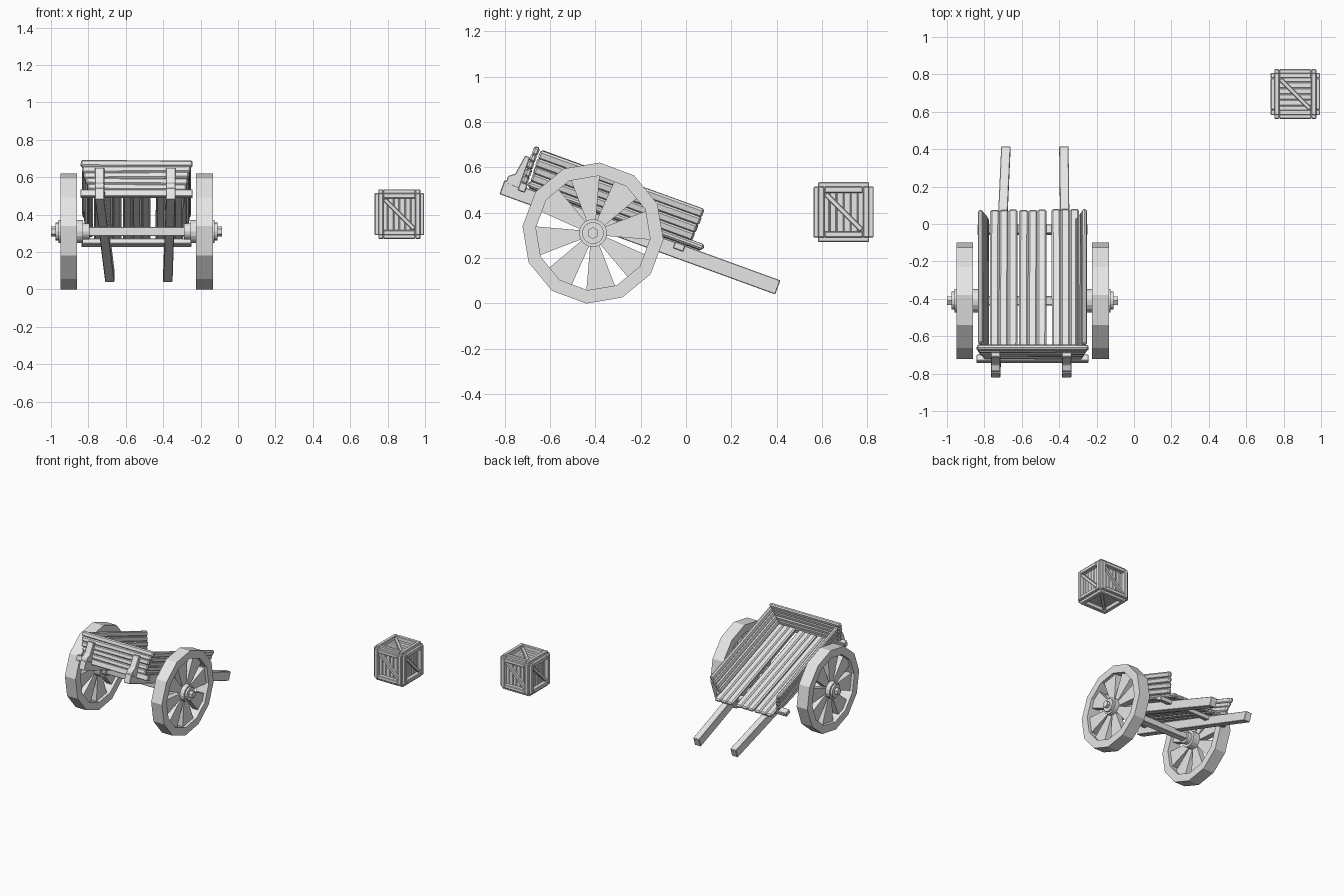
import bpy, bmesh, math, random
from mathutils import Matrix, Vector

random.seed(4)
old = bpy.data.objects.get("Cube")
if old:
    bpy.data.objects.remove(old, do_unlink=True)

wood = bpy.data.materials.new("plain_grey")
wood.use_nodes = True
grey = (0.8, 0.8, 0.8, 1)
wood.diffuse_color = grey
wood.node_tree.nodes["Principled BSDF"].inputs["Base Color"].default_value = grey

T = Matrix.Translation


def R(deg, axis):
    return Matrix.Rotation(math.radians(deg), 4, axis)


def finish(name, bm, mat, bevel=0):
    bmesh.ops.recalc_face_normals(bm, faces=bm.faces)
    me = bpy.data.meshes.new(name)
    bm.to_mesh(me)
    bm.free()
    me.materials.append(wood)
    ob = bpy.data.objects.new(name, me)
    bpy.context.collection.objects.link(ob)
    ob.matrix_world = mat
    if bevel:
        mod = ob.modifiers.new("worn_edges", "BEVEL")
        mod.width = bevel
        mod.segments = 1
    return ob


def box(name, size, mat, bevel=0.004):
    bm = bmesh.new()
    bmesh.ops.create_cube(bm, size=1)
    bmesh.ops.scale(bm, vec=size, verts=bm.verts)
    return finish(name, bm, mat, bevel)


def prism(name, outline, width, mat, bevel=0):
    """Outline in the local y-z plane, extruded along x."""
    bm = bmesh.new()
    face = bm.faces.new([bm.verts.new((-width / 2, y, z)) for y, z in outline])
    ext = bmesh.ops.extrude_face_region(bm, geom=[face])
    verts = [v for v in ext["geom"] if isinstance(v, bmesh.types.BMVert)]
    bmesh.ops.translate(bm, vec=(width, 0, 0), verts=verts)
    return finish(name, bm, mat, bevel)


def turned(name, profile, sides, mat, closed=False):
    """Profile of (x, radius) turned around the x axis."""
    bm = bmesh.new()
    rings = []
    for x, r in profile:
        rings.append([bm.verts.new((x, r * math.sin(a), r * math.cos(a)))
                      for a in (math.tau * i / sides for i in range(sides))])
    pairs = list(zip(rings, rings[1:]))
    if closed:
        pairs.append((rings[-1], rings[0]))
    else:
        bm.faces.new(rings[0])
        bm.faces.new(rings[-1])
    for a, b in pairs:
        for i in range(sides):
            j = (i + 1) % sides
            bm.faces.new((a[i], a[j], b[j], b[i]))
    return finish(name, bm, mat)


# Wheels: twelve-sided rim, wedge spokes, stepped hub with a hex nut
CX = -0.5425
for side, s in (("right", -1), ("left", 1)):
    W = T((CX + s * 0.3625, -0.41, 0.31)) @ Matrix.Rotation(math.pi if s < 0 else 0, 4, "Z")
    tilt = R(-5.5 * s, "X")
    turned(side + "_wheel_rim", [(-0.045, 0.253), (0.045, 0.253), (0.045, 0.312), (-0.045, 0.312)],
           12, W @ tilt, closed=True)
    for k in range(8):
        prism(side + "_wheel_spoke", [(-0.018, 0.045), (0.018, 0.045), (0.066, 0.255), (-0.066, 0.255)],
              0.045, W @ R(8 * s + 45 * k, "X"))
    turned(side + "_wheel_hub", [(-0.11, 0.043), (-0.075, 0.043), (-0.075, 0.062), (0.055, 0.062),
                                 (0.055, 0.048), (0.07, 0.048)], 16, W)
    turned(side + "_hub_nut", [(0.065, 0.026), (0.095, 0.026)], 6, W)

box("axle", (0.6, 0.05, 0.05), T((CX, -0.41, 0.31)))

# Cart body frame, tipped forward onto its shafts
C = T((CX, -0.41, 0.367)) @ R(-20, "X")

# Shafts with upright stakes at their rear ends
for side, rear, front in (("right", -0.1975, -0.1425), ("left", 0.1825, 0.1675)):
    yaw = -math.degrees(math.atan2(front - rear, 1.293))
    box(side + "_shaft", (0.05, 1.293, 0.066),
        C @ T(((rear + front) / 2, 0.22, 0)) @ R(yaw, "Z"), 0.003)
    prism(side + "_stake", [(-0.355, 0.02), (-0.355, 0.165), (-0.378, 0.165), (-0.392, 0.075),
                            (-0.418, 0.055), (-0.418, 0.02)], 0.05, C @ T((rear, 0, 0)), 0.003)

# Cross bars under the bed
box("rear_cross_bar", (0.6, 0.035, 0.04), C @ T((0, -0.341, 0.03)))
box("front_cross_bar", (0.59, 0.05, 0.032), C @ T((0, 0.397, 0.02)))

# Floor: three boards, each of three rounded strips
for start in (-0.2275, -0.0725, 0.1025):
    for i in range(3):
        wob = random.uniform(-0.003, 0.003)
        box("floor_plank", (0.05, 0.82 + wob * 2, 0.028),
            C @ T((start + 0.025 + 0.0485 * i, 0.088, 0.051 + wob)) @ R(wob * 60, "Z"), 0.009)

# Outward leaning sides
for side, s in (("right", -1), ("left", 1)):
    S = C @ T((s * 0.243, 0.062, 0.067)) @ R(14 * s, "Y")
    for i in range(4):
        wob = random.uniform(-0.003, 0.003)
        box(side + "_side_plank", (0.026, 0.764 + wob * 2, 0.04),
            S @ T((wob, 0, 0.019 + 0.037 * i)) @ R(wob * 80, "X"), 0.008)

# Tailboard, widening upwards
for i in range(5):
    wob = random.uniform(-0.003, 0.003)
    box("tailboard_plank", (0.53 + 0.017 * i, 0.027, 0.037),
        C @ T((wob, -0.341 + wob * 0.6, 0.066 + 0.0335 * i)) @ R(wob * 250, "Y"), 0.008)

# Crate: core with a slatted, framed and braced panel on each face
K = T((0.8625, 0.695, 0.4025))
box("crate_core", (0.19, 0.19, 0.19), K, 0)
faces = [R(90 * q, "Z") for q in range(4)] + [R(-90, "X"), R(90, "X")]
for n, turn in enumerate(faces):
    F = K @ turn
    slat_turn = R(90 if n > 3 else 0, "Y")
    for i in range(6):
        box("crate_slat", (0.029, 0.014, 0.19),
            F @ slat_turn @ T((-0.0775 + 0.031 * i, -0.098, 0)), 0.003)
    for q in range(4):
        length = 0.225 if q % 2 else 0.17
        box("crate_frame", (length, 0.032, 0.0275),
            F @ R(90 * q, "Y") @ T((0, -0.1165, 0.09875)), 0.004)
    box("crate_brace", (0.225, 0.022, 0.022), F @ T((0, -0.112, 0)) @ R(45, "Y"), 0.003)
